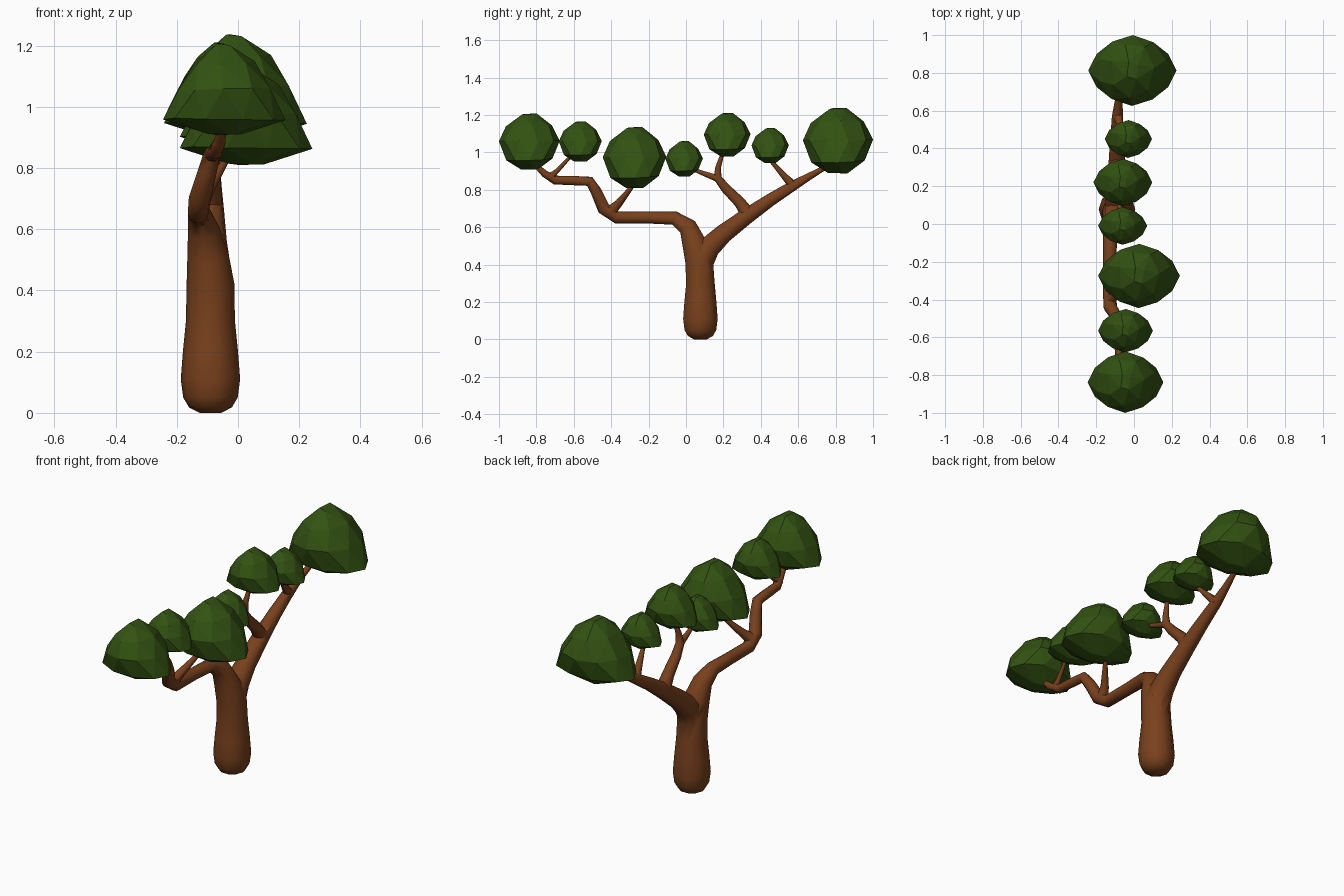
import bpy, bmesh, math, random
from mathutils import Vector

if "Cube" in bpy.data.objects:
    bpy.data.objects.remove(bpy.data.objects["Cube"])

random.seed(4)


def material(name, color):
    m = bpy.data.materials.new(name)
    m.diffuse_color = color
    m.use_nodes = True
    m.node_tree.nodes["Principled BSDF"].inputs["Base Color"].default_value = m.diffuse_color
    return m


BARK = material("bark", (0.19, 0.052, 0.012, 1))
LEAF = material("leaf", (0.033, 0.085, 0.006, 1))


def add_object(name, bm, mat):
    bmesh.ops.recalc_face_normals(bm, faces=bm.faces)
    me = bpy.data.meshes.new(name)
    bm.to_mesh(me)
    bm.free()
    me.materials.append(mat)
    ob = bpy.data.objects.new(name, me)
    bpy.context.collection.objects.link(ob)
    return ob


def limb(name, pts, sides=10):
    """Closed tapering tube through points (x, y, z, radius)."""
    bm = bmesh.new()
    ps = [Vector(p[:3]) for p in pts]
    rings = []
    for i, p in enumerate(ps):
        a, b = ps[max(i - 1, 0)], ps[min(i + 1, len(ps) - 1)]
        t = (p - a).normalized() + (b - p).normalized()
        t.normalize()
        u = Vector((1, 0, 0))
        u = (u - t * u.dot(t)).normalized()
        v = t.cross(u)
        rings.append([bm.verts.new(p + pts[i][3] * (
            u * math.cos(k * math.tau / sides) + v * math.sin(k * math.tau / sides)))
            for k in range(sides)])
    for r, s in zip(rings, rings[1:]):
        for k in range(sides):
            n = (k + 1) % sides
            bm.faces.new((r[k], r[n], s[n], s[k]))
    bm.faces.new(rings[0])
    bm.faces.new(rings[-1])
    return add_object(name, bm, BARK)


# trunk with the stepped left bough
trunk = limb("trunk", [
    (-.09, .077, 0, .035), (-.09, .077, .018, .07), (-.09, .077, .05, .089),
    (-.09, .077, .11, .097), (-.09, .077, .2, .09), (-.09, .077, .3, .08),
    (-.09, .07, .42, .078), (-.098, .045, .51, .068), (-.112, .01, .6, .052),
    (-.125, -.06, .648, .038), (-.13, -.2, .652, .034), (-.13, -.37, .652, .034),
    (-.125, -.44, .70, .036), (-.1, -.48, .79, .031), (-.085, -.515, .845, .028),
    (-.08, -.6, .849, .026), (-.075, -.7, .852, .025), (-.06, -.755, .885, .02),
    (-.05, -.83, .955, .01)])

# right bough and the twigs
branches = [
    limb("right_bough", [
        (-.09, .08, .4, .066), (-.09, .12, .49, .064), (-.09, .2, .565, .053),
        (-.09, .32, .655, .045), (-.09, .45, .745, .036), (-.088, .57, .82, .029),
        (-.08, .66, .872, .02), (-.06, .79, .945, .01)]),
    limb("middle_twig", [
        (-.09, .335, .665, .04), (-.088, .285, .735, .032), (-.085, .21, .81, .027),
        (-.08, .168, .865, .023), (-.075, .172, .92, .016), (-.065, .2, 1.01, .009)]),
    limb("inner_twig", [
        (-.08, .175, .858, .02), (-.075, .1, .885, .014), (-.065, .01, .92, .008)]),
    limb("right_twig", [
        (-.088, .58, .815, .028), (-.075, .53, .868, .019), (-.05, .44, .97, .008)]),
    limb("left_twig", [
        (-.127, -.41, .678, .033), (-.1, -.36, .727, .022), (-.03, -.27, .84, .009)]),
    limb("outer_twig", [
        (-.07, -.735, .862, .022), (-.06, -.69, .9, .013), (-.045, -.61, .985, .008)]),
]

# weld all the wood into one skin
bpy.context.view_layer.objects.active = trunk
for b in branches:
    mod = trunk.modifiers.new("weld", 'BOOLEAN')
    mod.operation, mod.solver, mod.object = 'UNION', 'EXACT', b
    bpy.ops.object.modifier_apply(modifier=mod.name)
    bpy.data.objects.remove(b)
trunk.select_set(True)
bpy.ops.object.shade_smooth_by_angle(angle=math.radians(40))

# crown profile: height, half-width in x, half-width in y, points, turn
PROFILE = [(-1, .3, .3, 4, .4), (-.66, 1, .8, 10, 0), (0, .79, 1, 10, .3),
           (.6, .5, .78, 7, .1), (1, .15, .3, 4, .6)]
shape = [Vector((wx * math.cos(a), wy * math.sin(a), h + random.uniform(-.05, .05)))
         for h, wx, wy, n, turn in PROFILE
         for a in [turn + k * math.tau / n for k in range(n)]]
lo = [min(p[i] for p in shape) for i in range(3)]
hi = [max(p[i] for p in shape) for i in range(3)]


def crown(name, low, high):
    """Faceted leaf clump filling the given box."""
    bm = bmesh.new()
    for p in shape:
        bm.verts.new([low[i] + (high[i] - low[i]) * (p[i] - lo[i]) / (hi[i] - lo[i])
                      for i in range(3)])
    res = bmesh.ops.convex_hull(bm, input=bm.verts[:])
    spare = [v for v in bm.verts if not v.link_faces]
    bmesh.ops.delete(bm, geom=spare, context='VERTS')
    add_object(name, bm, LEAF)


# seven leaf crowns, front to back
for i, (low, high) in enumerate([
        ((-.245, -1, .908), (.155, -.675, 1.207)),
        ((-.19, -.68, .95), (.1, -.45, 1.165)),
        ((-.19, -.445, .81), (.243, -.105, 1.135)),
        ((-.19, -.11, .87), (.07, .09, 1.06)),
        ((-.215, .095, .978), (.097, .345, 1.21)),
        ((-.155, .35, .942), (.095, .55, 1.13)),
        ((-.242, .625, .888), (.225, 1, 1.237))]):
    crown(f"leaf_crown_{i + 1}", low, high)
